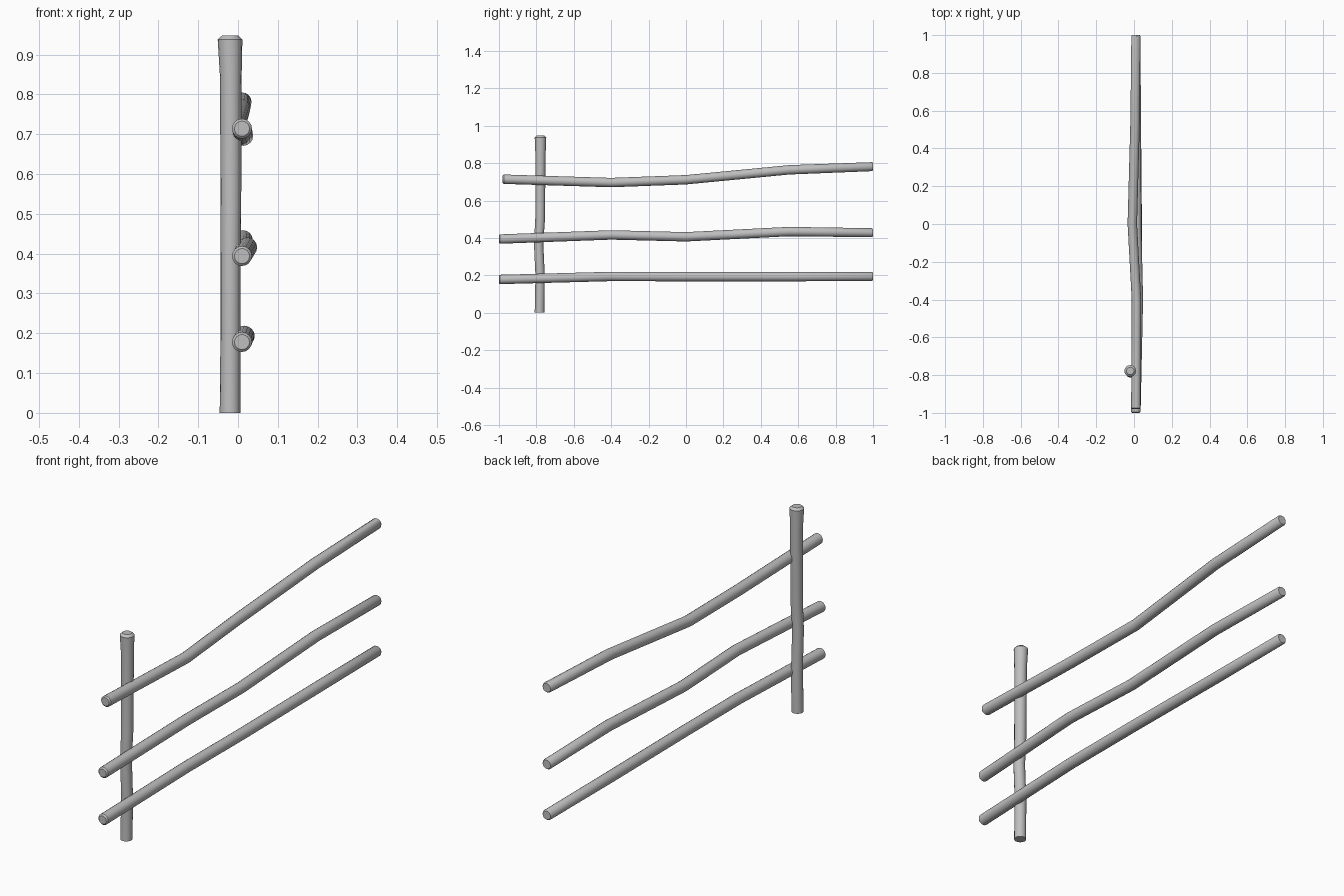
import bpy, bmesh
from math import cos, sin, tau, radians
from mathutils import Vector

cube = bpy.data.objects.get("Cube")
if cube:
    bpy.data.objects.remove(cube, do_unlink=True)

grey = bpy.data.materials.new("weathered grey")
grey.use_nodes = True
colour = (0.52, 0.52, 0.52, 1)
grey.diffuse_color = colour
grey.node_tree.nodes["Principled BSDF"].inputs["Base Color"].default_value = colour


def pole(name, stations, across, up, sides):
    """Loft rings of (centre, radius), lying in the across/up plane, and cap both ends."""
    bm = bmesh.new()
    rings = []
    for centre, radius in stations:
        rings.append([bm.verts.new(Vector(centre) + radius * (
            cos(tau * i / sides) * across + sin(tau * i / sides) * up))
            for i in range(sides)])
    for a, b in zip(rings, rings[1:]):
        for i in range(sides):
            j = (i + 1) % sides
            bm.faces.new((a[i], a[j], b[j], b[i]))
    bm.faces.new(rings[0][::-1])
    bm.faces.new(rings[-1])
    bmesh.ops.recalc_face_normals(bm, faces=bm.faces)
    mesh = bpy.data.meshes.new(name)
    bm.to_mesh(mesh)
    bm.free()
    mesh.materials.append(grey)
    obj = bpy.data.objects.new(name, mesh)
    bpy.context.collection.objects.link(obj)
    bpy.ops.object.select_all(action="DESELECT")
    obj.select_set(True)
    bpy.context.view_layer.objects.active = obj
    bpy.ops.object.shade_smooth_by_angle(angle=radians(35))


X, Y, Z = Vector((1, 0, 0)), Vector((0, 1, 0)), Vector((0, 0, 1))

# Upright post, slightly crooked and flared at its chamfered top
post = [((-0.02, -0.783, 0), 0.026), ((-0.019, -0.78, 0.2), 0.025),
        ((-0.019, -0.788, 0.37), 0.025), ((-0.018, -0.78, 0.5), 0.026),
        ((-0.018, -0.778, 0.84), 0.027), ((-0.02, -0.778, 0.938), 0.031),
        ((-0.02, -0.778, 0.948), 0.02)]
pole("post", post, X, Y, 16)

# Three bent rails: (x, y, z) bend points from front to back
rails = {
    "top_rail": [(0.01, -0.98, 0.714), (0.013, -0.4, 0.696), (-0.009, 0, 0.711),
                 (0.006, 0.55, 0.764), (0.01, 1, 0.781)],
    "middle_rail": [(0.01, -1, 0.394), (0.023, -0.4, 0.416), (0.014, 0, 0.406),
                    (0.012, 0.55, 0.434), (0.01, 1, 0.428)],
    "bottom_rail": [(0.01, -1, 0.178), (0.016, -0.4, 0.194), (0.017, 0, 0.193),
                    (0.012, 0.55, 0.193), (0.01, 1, 0.194)],
}
for name, points in rails.items():
    path = [Vector(p) for p in points]
    chamfer = 0.006 * Y
    stations = [(path[0], 0.019), (path[0] + chamfer, 0.025)]
    stations += [(p, 0.025) for p in path[1:-1]]
    stations += [(path[-1] - chamfer, 0.024), (path[-1], 0.02)]
    pole(name, stations, X, Z, 16)
